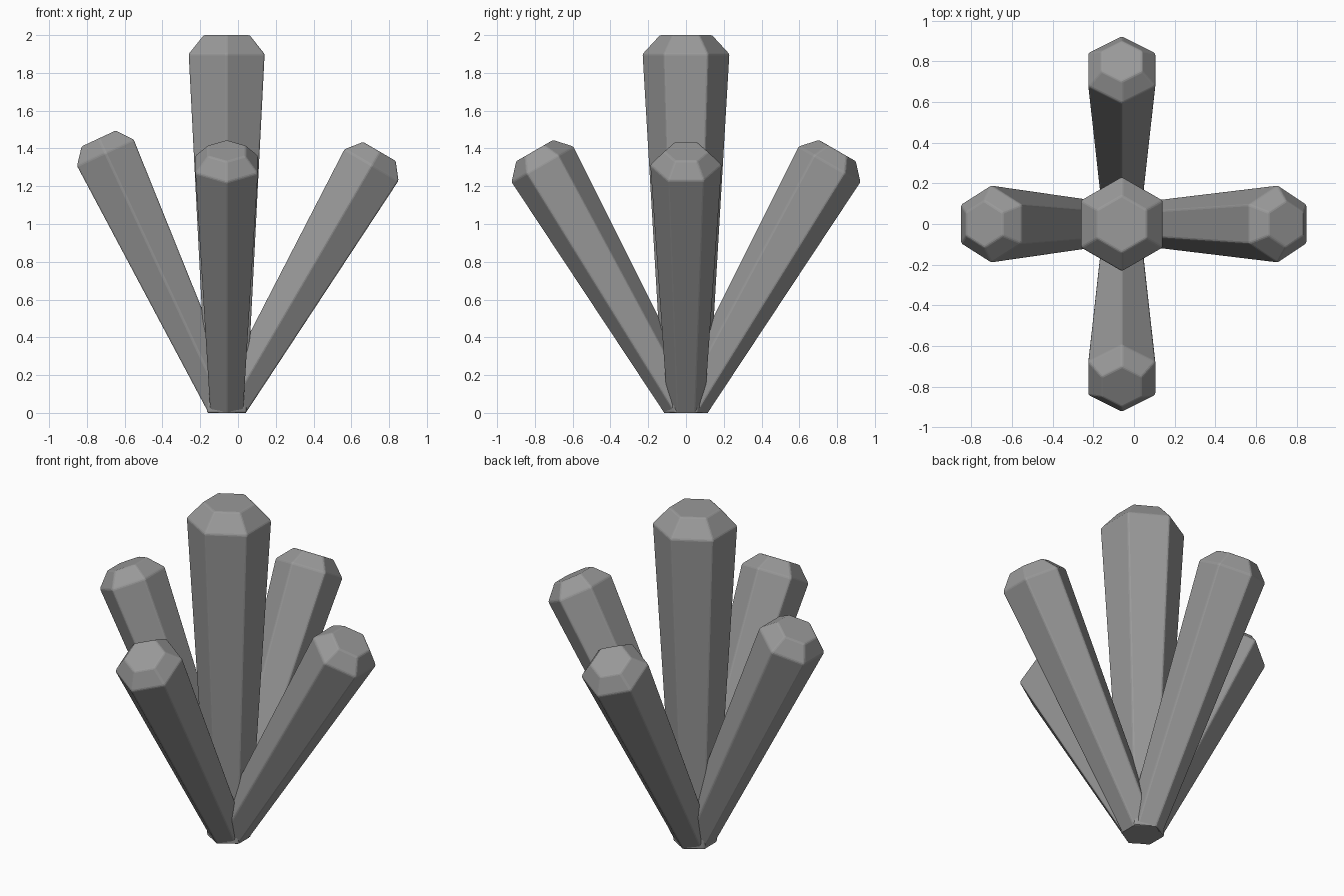
import bpy, bmesh
from math import radians
from mathutils import Matrix

cube = bpy.data.objects.get("Cube")
if cube:
    bpy.data.objects.remove(cube, do_unlink=True)

stone = bpy.data.materials.new("grey_stone")
stone.use_nodes = True
stone.diffuse_color = (0.32, 0.32, 0.32, 1)
stone.node_tree.nodes["Principled BSDF"].inputs["Base Color"].default_value = stone.diffuse_color

CENTRE = Matrix.Translation((-0.06, 0, 0))


def crystal(name, rings, tilt=0, axis="X"):
    """Six-sided shaft with a chamfered tip, leaning from the shared root."""
    bm = bmesh.new()
    # Hexagonal rings joined into a closed shaft
    loops = []
    for radius, z in rings:
        loops.append(bmesh.ops.create_circle(
            bm, segments=6, radius=radius, matrix=Matrix.Translation((0, 0, z)))["verts"])
    for low, high in zip(loops, loops[1:]):
        for i in range(6):
            j = (i + 1) % 6
            bm.faces.new((low[i], low[j], high[j], high[i]))
    bm.faces.new(loops[0])
    bm.faces.new(loops[-1])
    bmesh.ops.recalc_face_normals(bm, faces=bm.faces)
    # Slightly softened edges
    bmesh.ops.bevel(bm, geom=bm.edges[:], offset=0.008, segments=2,
                    profile=0.5, affect="EDGES")
    bm.transform(CENTRE @ Matrix.Rotation(radians(tilt), 4, axis))
    # Trim the root level with the ground
    cut = bmesh.ops.bisect_plane(bm, geom=bm.verts[:] + bm.edges[:] + bm.faces[:],
                                 plane_co=(0, 0, 0), plane_no=(0, 0, 1), clear_inner=True)
    rim = [e for e in cut["geom_cut"] if isinstance(e, bmesh.types.BMEdge) and e.is_boundary]
    if rim:
        bmesh.ops.holes_fill(bm, edges=rim, sides=0)
    bmesh.ops.recalc_face_normals(bm, faces=bm.faces)
    mesh = bpy.data.meshes.new(name)
    bm.to_mesh(mesh)
    bm.free()
    mesh.materials.append(stone)
    bpy.context.collection.objects.link(bpy.data.objects.new(name, mesh))


# Tall upright crystal
crystal("centre_crystal", [(0.12, 0), (0.232, 1.9), (0.14, 2.0)])

# Four shorter crystals leaning outwards
short = [(0.098, 0), (0.191, 1.52), (0.115, 1.603)]
for name, tilt, axis in (("front_crystal", 30, "X"), ("back_crystal", -30, "X"),
                         ("left_crystal", 30.3, "Y"), ("right_crystal", -25, "Y")):
    crystal(name, short, tilt, axis)
